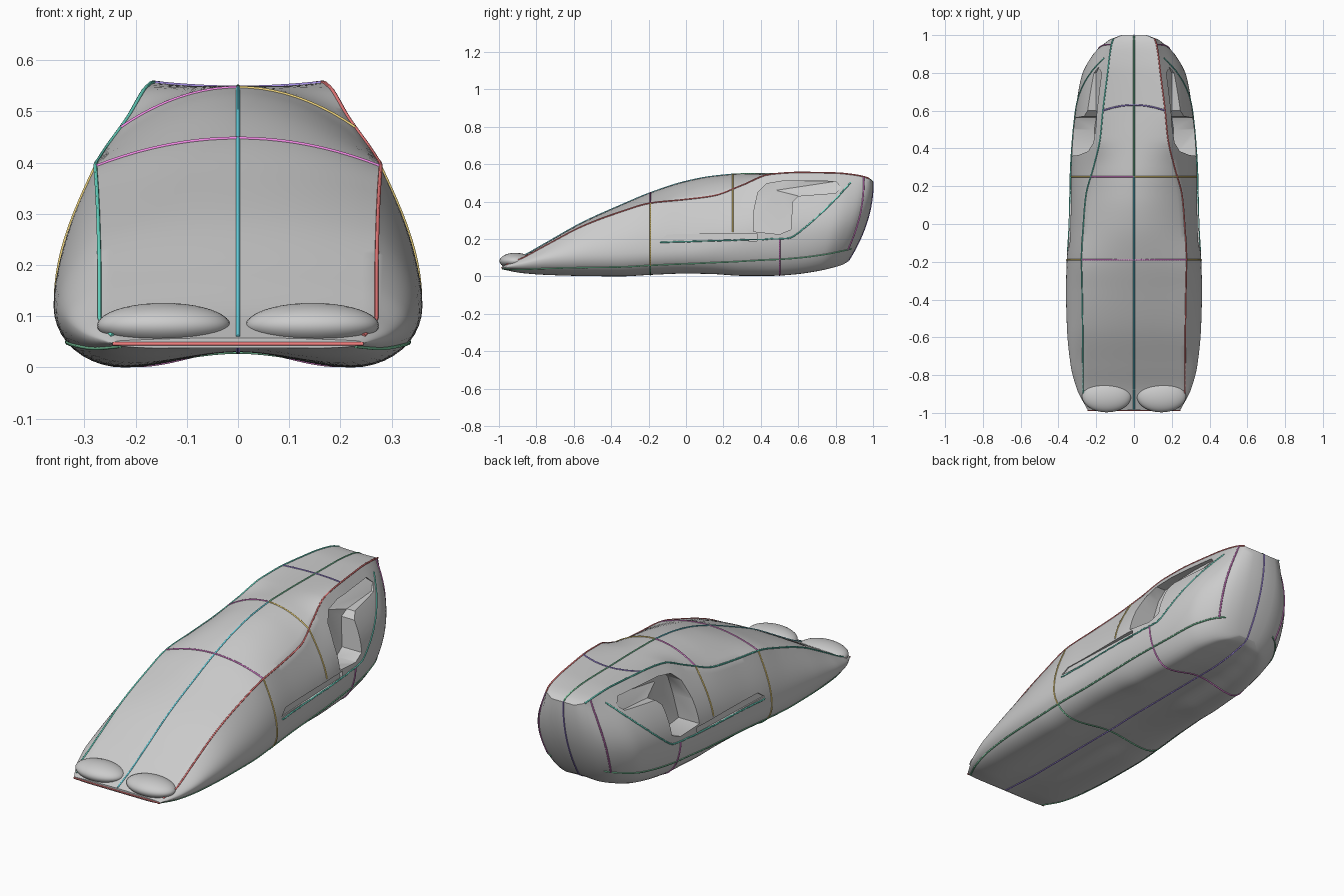
import bpy, bmesh
from math import sin, cos, pi, radians
from mathutils import Vector

if "Cube" in bpy.data.objects:
    bpy.data.objects.remove(bpy.data.objects["Cube"])

# Stations: y, roof z, shoulder x/z, widest x/z, keel z, bottom centre z
ST = [
    (-.985, .058, .235, .052, .245, .047, .038, .042),
    (-.88, .105, .27, .095, .30, .065, .018, .036),
    (-.75, .178, .27, .165, .335, .09, .008, .03),
    (-.55, .29, .272, .27, .355, .11, .002, .03),
    (-.35, .38, .275, .345, .36, .12, .0, .03),
    (-.19, .447, .278, .392, .356, .13, .008, .03),
    (0, .508, .268, .412, .345, .14, .015, .035),
    (.15, .536, .255, .432, .34, .16, .012, .035),
    (.30, .548, .215, .488, .335, .19, .003, .035),
    (.45, .549, .18, .546, .325, .21, .003, .035),
    (.60, .547, .165, .556, .31, .22, .01, .035),
    (.80, .545, .14, .553, .28, .24, .03, .045),
    (.92, .535, .125, .54, .22, .26, .05, .06),
    (.98, .52, .11, .523, .145, .27, .065, .07),
    (1.0, .505, .065, .508, .08, .28, .085, .085)]


def slope(i, k):
    if i in (0, len(ST) - 1):
        j = max(i, 1)
        return (ST[j][k] - ST[j-1][k]) / (ST[j][0] - ST[j-1][0])
    a = (ST[i][k] - ST[i-1][k]) / (ST[i][0] - ST[i-1][0])
    b = (ST[i+1][k] - ST[i][k]) / (ST[i+1][0] - ST[i][0])
    return 0 if a * b <= 0 else 2 * a * b / (a + b)


def station(y):
    y = min(max(y, ST[0][0]), ST[-1][0])
    i = max(j for j in range(len(ST) - 1) if ST[j][0] <= y)
    h = ST[i+1][0] - ST[i][0]
    t = (y - ST[i][0]) / h
    return [(2*t**3 - 3*t*t + 1) * ST[i][k] + (t**3 - 2*t*t + t) * h * slope(i, k)
            + (3*t*t - 2*t**3) * ST[i+1][k] + (t**3 - t*t) * h * slope(i+1, k)
            for k in range(1, 8)]


# Body surface: u 0 roof centre, 1 shoulder, 2 widest, 3 keel, 4 bottom centre
def surf(u, y, side=1):
    zt, xs, zs, xw, zw, zb, zc = station(y)
    xb = xw * .62
    if u <= 1:
        x, z = xs * u, zt + (zs - zt) * u * u
    elif u <= 2:
        t = u - 1
        x, z = xs + (xw - xs) * sin(t * pi / 2), zs + (zw - zs) * t
    elif u <= 3:
        a = (u - 2) * pi / 2
        x, z = xb + (xw - xb) * cos(a), zw + (zb - zw) * sin(a)
    else:
        t = u - 3
        x, z = xb * (1 - t), zb + (zc - zb) * (1 - cos(t * pi)) / 2
    lean = .19 * max(0, (y - .5) / .5) ** 1.3
    return Vector((side * x, y - lean * max(0, 1 - z / .5) ** 2, z))


def make(name, bm):
    bm.normal_update()
    bmesh.ops.recalc_face_normals(bm, faces=bm.faces)
    if bm.calc_volume(signed=True) < 0:
        bmesh.ops.reverse_faces(bm, faces=bm.faces)
    me = bpy.data.meshes.new(name)
    bm.to_mesh(me)
    bm.free()
    ob = bpy.data.objects.new(name, me)
    bpy.context.collection.objects.link(ob)
    return ob


def smooth(ob, ang=35):
    bpy.ops.object.select_all(action='DESELECT')
    ob.select_set(True)
    bpy.context.view_layer.objects.active = ob
    bpy.ops.object.shade_smooth_by_angle(angle=radians(ang))


# Main shell
N = 40
ys = [ST[0][0] + (1 - ST[0][0]) * i / 100 for i in range(101)]
bm = bmesh.new()
rings = []
for y in ys:
    right = [bm.verts.new(surf(4 * i / N, y)) for i in range(N + 1)]
    left = [bm.verts.new(surf(4 * i / N, y, -1)) for i in range(1, N)]
    rings.append(right + left[::-1])
M = 2 * N
for a, b in zip(rings, rings[1:]):
    for i in range(M):
        j = (i + 1) % M
        bm.faces.new((a[i], a[j], b[j], b[i]))
for r in (rings[0], rings[-1]):
    for i in range(N):
        loop = [r[i], r[i+1], r[(M-i-1) % M], r[(M-i) % M]]
        bm.faces.new(list(dict.fromkeys(loop)))
body = make("body_shell", bm)


# Tapered side cutter: outline points (y, z, inner x) fanned to a deep point
def cutter(name, pts, deep, side):
    bm = bmesh.new()
    inner = [bm.verts.new((side * x, y, z)) for y, z, x in pts]
    outer = [bm.verts.new((side * .5, y, z)) for y, z, x in pts]
    c = bm.verts.new((side * deep[2], deep[0], deep[1]))
    n = len(pts)
    for i in range(n):
        j = (i + 1) % n
        bm.faces.new((inner[i], inner[j], outer[j], outer[i]))
        bm.faces.new((inner[j], inner[i], c))
    bm.faces.new(outer)
    return make(name, bm)


INTAKE = [(.36, .24, .21), (.365, .36, .18), (.385, .45, .165), (.43, .495, .16),
          (.52, .51, .155), (.66, .51, .16), (.80, .508, .155), (.83, .475, .185),
          (.80, .445, .20), (.60, .43, .20), (.57, .40, .19), (.56, .25, .20), (.50, .225, .21)]
GROOVE = [(-.14, .195, .342), (.38, .19, .315), (.38, .228, .31), (-.10, .225, .335)]
for s in (1, -1):
    for nm, pts, deep in (("intake_cutter", INTAKE, (.48, .46, .16)),
                          ("groove_cutter", GROOVE, (.15, .208, .322))):
        cut = cutter(nm, pts, deep, s)
        cut.hide_render = True
        bpy.context.view_layer.objects.active = body
        m = body.modifiers.new("cut", 'BOOLEAN')
        m.operation, m.object, m.solver = 'DIFFERENCE', cut, 'EXACT'
        bpy.ops.object.modifier_apply(modifier=m.name)
        bpy.data.objects.remove(cut)
smooth(body)

# Nose bulges, half sunk into the nose
for s, nm in ((1, "right"), (-1, "left")):
    bpy.ops.mesh.primitive_uv_sphere_add(segments=40, ring_count=20, location=(s * .145, -.912, .082))
    ob = bpy.context.object
    ob.name = "nose_bulge_" + nm
    ob.scale = (.13, .085, .044)
    smooth(ob, 60)

# Coloured guide strips laid on the surface
COL = {"red": (.85, .2, .2), "teal": (.15, .75, .6), "cyan": (.15, .7, .8), "pink": (.85, .25, .75),
       "green": (.2, .6, .35), "violet": (.35, .25, .75), "amber": (.85, .65, .2)}
MATS = {}
for k, c in COL.items():
    MATS[k] = bpy.data.materials.new(k + "_strip")
    MATS[k].diffuse_color = (*c, 1)


def strip(name, pts, col):
    cu = bpy.data.curves.new(name, 'CURVE')
    cu.dimensions = '3D'
    cu.bevel_depth, cu.bevel_resolution, cu.use_fill_caps = .004, 1, True
    sp = cu.splines.new('POLY')
    sp.points.add(len(pts) - 1)
    for p, v in zip(sp.points, pts):
        p.co = (*v, 1)
    cu.materials.append(MATS[col])
    bpy.context.collection.objects.link(bpy.data.objects.new(name, cu))


def along(u, y0, y1, side=1, n=70):
    return [surf(u, y0 + (y1 - y0) * i / n, side) for i in range(n + 1)]


def across(y, u0, u1, side=1, n=30):
    return [surf(u0 + (u1 - u0) * i / n, y, side) for i in range(n + 1)]


# Surface point at a wanted height on the flank
def at_height(y, z, side):
    us = [1 + i / 100 for i in range(151)]
    return surf(min(us, key=lambda u: abs(surf(u, y).z - z)), y, side)


strip("roof_centre_strip_front", along(0, -.98, .25), "cyan")
strip("roof_centre_strip_rear", along(0, .25, .995), "green")
strip("bottom_centre_strip", along(4, -.98, 1), "violet")
strip("tail_centre_strip", [(0, p.y, p.z) for p in across(1, 1, 3)], "violet")
strip("nose_edge_strip", [(-.245, -.985, .046), (.245, -.985, .046)], "red")
for s, nm in ((1, "right"), (-1, "left")):
    strip("shoulder_strip_" + nm, along(1, -.96, .98, s), "red" if s > 0 else "teal")
    strip("sill_strip_" + nm, along(2.4, -.98, .97, s), "green")
    strip("hood_cross_strip_" + nm, across(-.19, 0, 1, s), "pink")
    strip("flank_strip_front_" + nm, across(-.19, 1, 2.4, s), "amber")
    strip("roof_cross_strip_" + nm, across(.25, 0, 1, s), "amber" if s > 0 else "pink")
    strip("flank_strip_mid_" + nm, across(.25, 1, 1.8, s), "amber")
    strip("roof_rear_strip_" + nm, [surf(i / 20, .63 - .03 * (i / 20) ** 2, s) for i in range(21)], "violet")
    strip("flank_strip_rear_" + nm, across(.50, 2.05, 2.4, s), "pink")
    strip("tail_flank_strip_" + nm, across(.95, 1, 2.4, s), "pink")
    strip("belly_strip_front_" + nm, across(-.19, 2.4, 4, s), "green")
    strip("belly_strip_rear_" + nm, across(.50, 2.4, 4, s), "pink")
    # Waist strip: runs below the groove, then climbs to the tail
    waist = [at_height(-.14 + .69 * i / 30, .182 + .02 * i / 30, s) for i in range(31)]
    waist += [at_height(.55 + .33 * i / 20, .202 + .3 * (i / 20) ** 1.3, s) for i in range(1, 21)]
    strip("waist_strip_" + nm, waist, "teal")

for m in bpy.data.materials:
    if m.users and not m.is_grease_pencil:
        m.use_nodes = True
        m.node_tree.nodes["Principled BSDF"].inputs["Base Color"].default_value = m.diffuse_color
